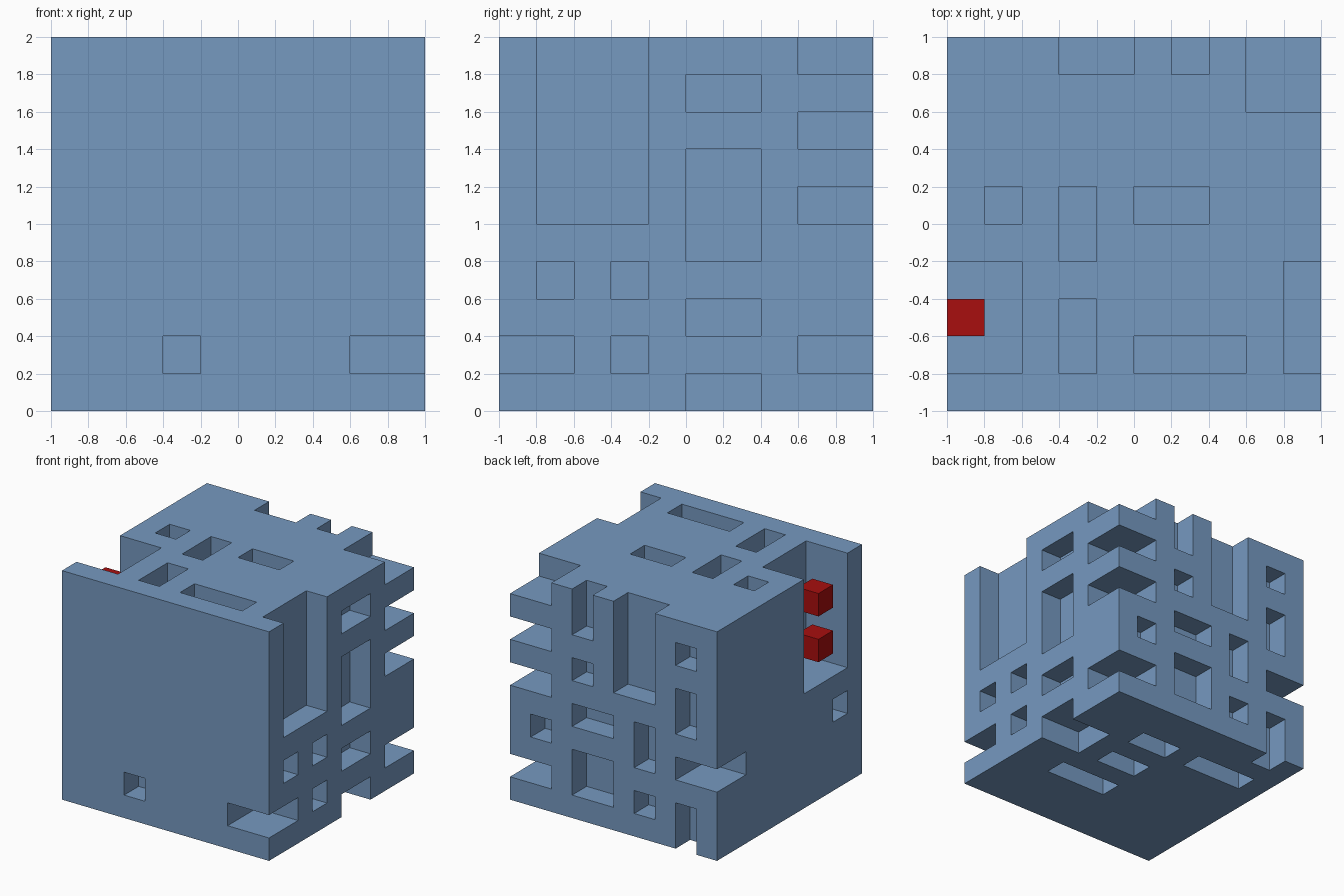
import bpy
import bmesh
from mathutils import Matrix, Vector

default = bpy.data.objects.get("Cube")
if default:
    bpy.data.objects.remove(default, do_unlink=True)

CELL = 0.2   # the block is a 10 x 10 x 10 grid of cells
N = 10


def make_material(name, rgb):
    mat = bpy.data.materials.new(name)
    mat.use_nodes = True
    color = (*rgb, 1.0)
    mat.diffuse_color = color
    mat.node_tree.nodes["Principled BSDF"].inputs["Base Color"].default_value = color
    return mat


def make_boxes(name, boxes, mat=None, overshoot=0.0):
    """Object made of boxes given as (x0, x1, y0, y1, z0, z1) in cells.
    Overshoot pushes box sides lying on the block surface outwards."""
    bm = bmesh.new()
    for box in boxes:
        lo = [v - overshoot if v == 0 else v for v in box[0::2]]
        hi = [v + overshoot if v == N else v for v in box[1::2]]
        size = [(b - a) * CELL for a, b in zip(lo, hi)]
        mid = [(a + b) / 2 * CELL for a, b in zip(lo, hi)]
        place = Matrix.Translation(Vector(mid) - Vector((1, 1, 0)))
        bmesh.ops.create_cube(bm, size=1, matrix=place @ Matrix.Diagonal((*size, 1)))
    mesh = bpy.data.meshes.new(name)
    bm.to_mesh(mesh)
    bm.free()
    obj = bpy.data.objects.new(name, mesh)
    bpy.context.collection.objects.link(obj)
    if mat:
        mesh.materials.append(mat)
    return obj


blue = make_material("steel blue", (0.181, 0.319, 0.527))
red = make_material("deep red", (0.392, 0.0045, 0.0045))

cuts = []

# Tall slots open at the top
cuts += [(0, 2, 1, 4, 5, 10), (9, 10, 1, 4, 5, 10),
         (3, 5, 9, 10, 6, 10), (6, 7, 9, 10, 8, 10)]

# Top pockets, one cell deep: x0, x1, y0, y1
for r in [(1, 2, 5, 6), (3, 4, 4, 6), (3, 4, 1, 3), (5, 7, 5, 6), (5, 8, 1, 2)]:
    cuts.append((*r, 9, 10))

# Bottom pockets, one cell deep
for r in [(5, 8, 3, 4), (5, 7, 5, 6), (5, 7, 7, 8), (1, 4, 7, 8)]:
    cuts.append((*r, 0, 1))

# Back pockets, one cell deep: x0, x1, z0, z1
for x0, x1, z0, z1 in [(6, 7, 6, 7), (5, 7, 4, 5), (5, 7, 1, 3), (8, 9, 3, 4),
                       (3, 4, 3, 5), (3, 4, 1, 2), (1, 2, 8, 9), (1, 2, 5, 7),
                       (1, 2, 0, 2)]:
    cuts.append((x0, x1, 9, 10, z0, z1))

# Pockets in the +x side, one cell deep: y0, y1, z0, z1
for r in [(1, 2, 3, 4), (3, 4, 3, 4), (3, 4, 1, 2),
          (5, 7, 8, 9), (5, 7, 4, 7), (5, 7, 2, 3)]:
    cuts.append((9, 10, *r))

# Single pockets in the -x side and the front
cuts += [(0, 1, 1, 2, 3, 4), (3, 4, 0, 1, 1, 2)]

# Two-cell notches on the vertical corners and the lower +x edge
for z in (1, 5, 7, 9):
    cuts.append((8, 10, 8, 10, z, z + 1))
cuts += [(8, 10, 0, 2, 1, 2), (0, 2, 8, 10, 3, 4), (8, 10, 5, 7, 0, 1)]

# Carve the block
block = make_boxes("carved_block", [(0, N, 0, N, 0, N)], blue)
cutter = make_boxes("block_cutter", cuts, overshoot=0.5)
cutter.hide_render = True
carve = block.modifiers.new("carve", 'BOOLEAN')
carve.operation = 'DIFFERENCE'
carve.solver = 'EXACT'
carve.object = cutter
bpy.context.view_layer.objects.active = block
bpy.ops.object.modifier_apply(modifier=carve.name)
bpy.data.objects.remove(cutter, do_unlink=True)

# Red cubes inside the tall side slot
for name, z in (("lower_red_cube", 6), ("upper_red_cube", 8)):
    make_boxes(name, [(0, 1, 2, 3, z, z + 1)], red)
